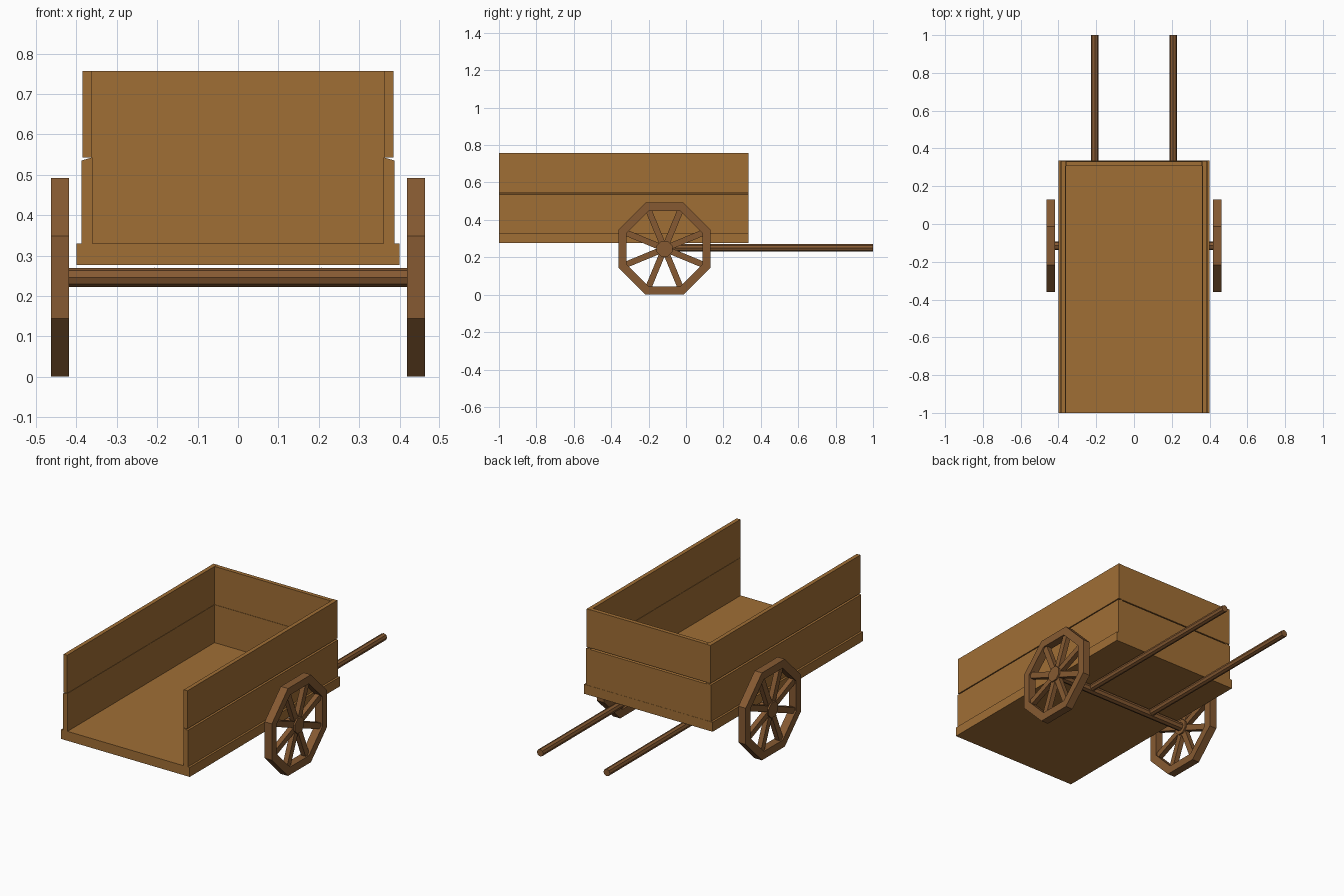
import bpy, bmesh, math
from mathutils import Matrix, Vector

if "Cube" in bpy.data.objects:
    bpy.data.objects.remove(bpy.data.objects["Cube"])


def material(name, srgb):
    m = bpy.data.materials.new(name)
    lin = [((c / 255 + 0.055) / 1.055) ** 2.4 for c in srgb]
    m.diffuse_color = (*lin, 1)
    m.use_nodes = True
    m.node_tree.nodes["Principled BSDF"].inputs["Base Color"].default_value = m.diffuse_color
    return m


BOARD = material("light_wood", (160, 110, 53))
DARK = material("dark_wood", (134, 90, 50))


def finish(name, bm, mat):
    bmesh.ops.recalc_face_normals(bm, faces=bm.faces)
    me = bpy.data.meshes.new(name)
    bm.to_mesh(me)
    bm.free()
    me.materials.append(mat)
    ob = bpy.data.objects.new(name, me)
    bpy.context.collection.objects.link(ob)
    return ob


def extrude_profile(name, pts, direction, mat):
    """Extrude a closed flat outline of 3D points along a vector."""
    bm = bmesh.new()
    f = bm.faces.new([bm.verts.new(p) for p in pts])
    g = bmesh.ops.extrude_face_region(bm, geom=[f])
    bmesh.ops.translate(bm, vec=Vector(direction),
                        verts=[v for v in g["geom"] if isinstance(v, bmesh.types.BMVert)])
    return finish(name, bm, mat)


def octagon(r, x, cy, cz, turn):
    return [(x, cy + r * math.cos(turn + k * math.pi / 4),
             cz + r * math.sin(turn + k * math.pi / 4)) for k in range(8)]


Y0, Y1 = -1.0, 0.335
WY, WZ = -0.115, 0.246

# Cart floor
extrude_profile("floor", [(-0.4, Y0, 0.277), (0.4, Y0, 0.277), (0.4, Y0, 0.33), (-0.4, Y0, 0.33)],
                (0, Y1 - Y0, 0), BOARD)

# Plank cross-sections as (outward offset, z); the lower one has a sloping top
LOWER = [(0, 0.33), (0.028, 0.33), (0.028, 0.535), (0, 0.543)]
UPPER = [(0.002, 0.543), (0.025, 0.543), (0.025, 0.757), (0.002, 0.757)]
for level, prof in (("lower", LOWER), ("upper", UPPER)):
    for side, s in (("left", -1), ("right", 1)):
        extrude_profile(f"{level}_{side}_plank", [(s * (0.36 + o), Y0, z) for o, z in prof],
                        (0, Y1 - 0.002 - Y0, 0), BOARD)
    extrude_profile(f"{level}_back_plank", [(-0.361, 0.306 + o, z) for o, z in prof],
                    (0.722, 0, 0), BOARD)

# Axle and pull shafts
extrude_profile("axle", octagon(0.0235, -0.43, WY, WZ, 0), (0.86, 0, 0), DARK)
for side, s in (("left", -1), ("right", 1)):
    pts = [(s * 0.207 + 0.02 * math.cos(k * math.pi / 4), WY,
            0.25 + 0.02 * math.sin(k * math.pi / 4)) for k in range(8)]
    extrude_profile(f"{side}_shaft", pts, (0, 1.0 - WY, 0), DARK)

# Wheels: octagonal rim, hub and eight spokes reaching the rim corners
T = math.pi / 8
for side, s in (("left", -1), ("right", 1)):
    xa, xb = s * 0.418, s * 0.463
    bm = bmesh.new()
    rings = [[bm.verts.new(p) for p in octagon(r, x, WY, WZ, T)]
             for r, x in ((0.266, xa), (0.266, xb), (0.219, xb), (0.219, xa))]
    for a in range(4):
        A, B = rings[a], rings[(a + 1) % 4]
        for k in range(8):
            n = (k + 1) % 8
            bm.faces.new((A[k], A[n], B[n], B[k]))
    finish(f"{side}_wheel_rim", bm, DARK)
    extrude_profile(f"{side}_wheel_hub", octagon(0.045, xa, WY, WZ, T), (xb - xa, 0, 0), DARK)

    bm = bmesh.new()
    for k in range(8):
        m = (Matrix.Translation((s * 0.4405, WY, WZ)) @ Matrix.Rotation(T + k * math.pi / 4, 4, 'X')
             @ Matrix.Translation((0, 0.13, 0)) @ Matrix.Diagonal((0.028, 0.2, 0.033, 1)))
        bmesh.ops.create_cube(bm, size=1, matrix=m)
    finish(f"{side}_wheel_spokes", bm, DARK)
